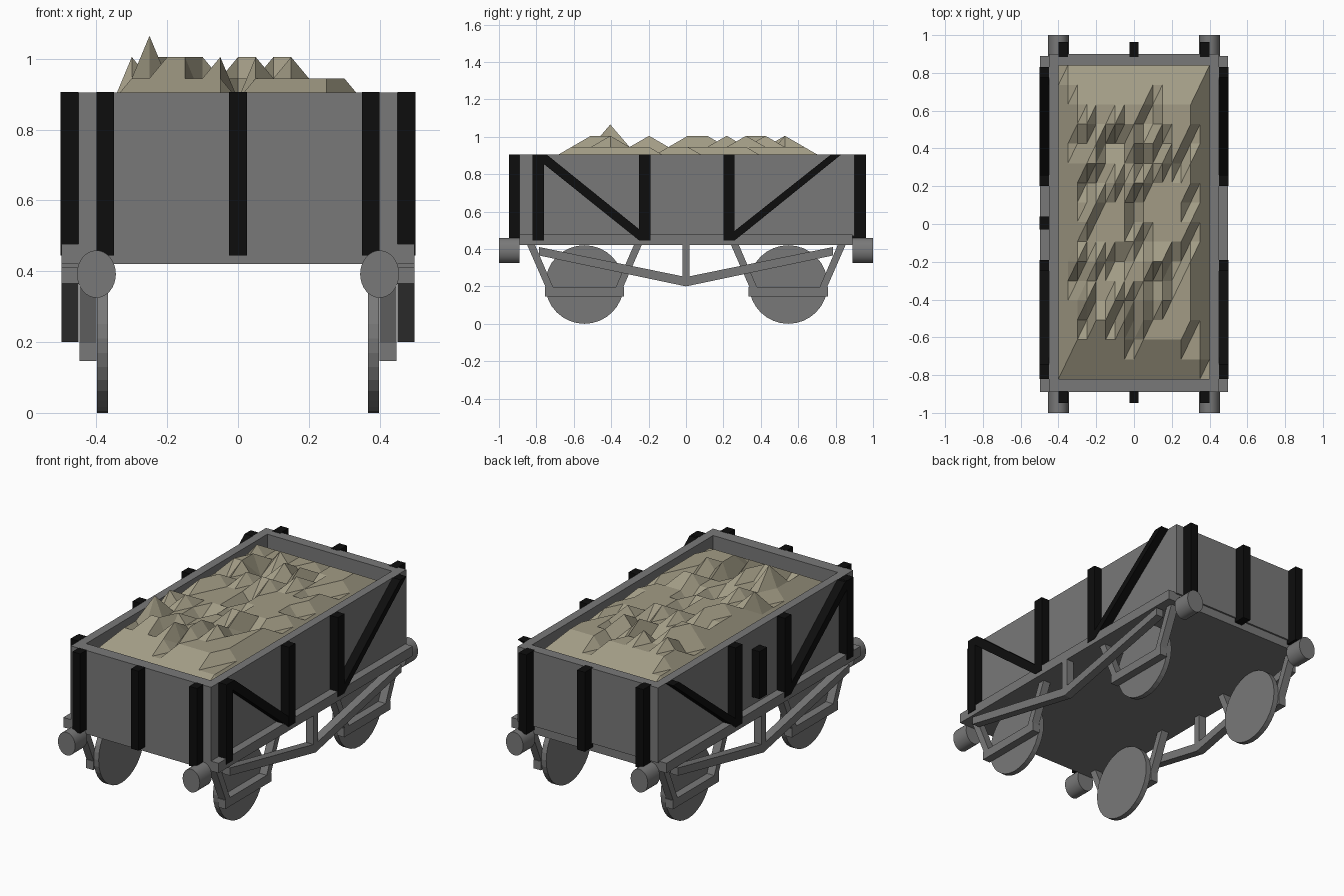
import bpy, bmesh, math, random

if "Cube" in bpy.data.objects:
    bpy.data.objects.remove(bpy.data.objects["Cube"])

random.seed(7)


def material(name, rgb):
    m = bpy.data.materials.new(name)
    m.diffuse_color = (*rgb, 1)
    m.use_nodes = True
    m.node_tree.nodes["Principled BSDF"].inputs["Base Color"].default_value = m.diffuse_color
    return m


GREY = material("grey paint", (0.19, 0.19, 0.19))
BLACK = material("black iron", (0.004, 0.004, 0.004))
STONE = material("sandy stone", (0.36, 0.33, 0.235))


def finish(name, bm, mat):
    bmesh.ops.recalc_face_normals(bm, faces=bm.faces)
    me = bpy.data.meshes.new(name)
    bm.to_mesh(me)
    bm.free()
    me.materials.append(mat)
    ob = bpy.data.objects.new(name, me)
    bpy.context.collection.objects.link(ob)
    return ob


def prism(name, profile, x0, x1, mat, sides=(1, -1)):
    """Extrude a (y, z) profile from x0 to x1, on each listed side."""
    bm = bmesh.new()
    for s in sides:
        a = [bm.verts.new((s * x0, y, z)) for y, z in profile]
        b = [bm.verts.new((s * x1, y, z)) for y, z in profile]
        bm.faces.new(a)
        bm.faces.new(b[::-1])
        n = len(a)
        for i in range(n):
            bm.faces.new((a[i], b[i], b[(i + 1) % n], a[(i + 1) % n]))
    return finish(name, bm, mat)


def rect(y0, y1, z0, z1):
    return [(y0, z0), (y1, z0), (y1, z1), (y0, z1)]


def disc(y, z, r, n=32):
    return [(y + r * math.cos(math.tau * k / n), z + r * math.sin(math.tau * k / n))
            for k in range(n)]


# Chassis and open box body
prism("chassis_floor", rect(-0.89, 0.89, 0.42, 0.477), -0.498, 0.498, GREY, (1,))
bm = bmesh.new()
rings = []
for x, y0, y1, z in ((0.45, -0.89, 0.9, 0.47), (0.45, -0.89, 0.9, 0.905),
                     (0.4, -0.82, 0.84, 0.905), (0.4, -0.82, 0.84, 0.47)):
    rings.append([bm.verts.new(c) for c in ((-x, y0, z), (x, y0, z), (x, y1, z), (-x, y1, z))])
for a, b in zip(rings, rings[1:] + rings[:1]):
    for i in range(4):
        j = (i + 1) % 4
        bm.faces.new((a[i], a[j], b[j], b[i]))
finish("box_walls", bm, GREY)

# Iron straps on the sides
for i, y in enumerate((-0.79, -0.22, 0.23)):
    prism(f"side_strap_{i}", rect(y - 0.03, y + 0.03, 0.445, 0.906), 0.45, 0.501, BLACK)
prism("front_diagonal_strap",
      [(-0.77, 0.905), (-0.77, 0.862), (-0.25, 0.445), (-0.2, 0.445), (-0.2, 0.465), (-0.745, 0.905)],
      0.45, 0.5, BLACK)
prism("rear_diagonal_strap",
      [(0.22, 0.445), (0.26, 0.445), (0.83, 0.905), (0.775, 0.905), (0.22, 0.465)],
      0.45, 0.5, BLACK)
prism("left_side_block", rect(-0.03, 0.04, 0.525, 0.8), 0.45, 0.5, BLACK, (-1,))

# Iron straps on the ends
for end, y0, y1 in (("front", -0.947, -0.885), ("rear", 0.885, 0.963)):
    prism(f"{end}_corner_straps", rect(y0, y1, 0.445, 0.906), 0.35, 0.4, BLACK)
    prism(f"{end}_middle_strap", rect(y0, y1, 0.445, 0.906), -0.025, 0.025, BLACK, (1,))

# Buffers: oval cylinders at the four corners
for end, y0, y1 in (("front", -1, -0.89), ("rear", 0.89, 1)):
    bm = bmesh.new()
    for s in (1, -1):
        loops = [[bm.verts.new((s * 0.4 + 0.055 * math.cos(math.tau * k / 32), y,
                                0.392 + 0.067 * math.sin(math.tau * k / 32)))
                  for k in range(32)] for y in (y0, y1)]
        for loop in loops:
            bm.faces.new(loop)
        for k in range(32):
            j = (k + 1) % 32
            bm.faces.new((loops[0][k], loops[0][j], loops[1][j], loops[1][k]))
    ob = finish(f"{end}_buffers", bm, GREY)
    bpy.context.view_layer.objects.active = ob
    ob.select_set(True)
    bpy.ops.object.shade_smooth_by_angle(angle=math.radians(35))
    ob.select_set(False)

# Wheels with their hanger brackets
for end, c in (("front", -0.543), ("rear", 0.547)):
    prism(f"{end}_wheels", disc(c, 0.21, 0.21), 0.367, 0.398, GREY)
    prism(f"{end}_axle_bar", rect(c - 0.212, c + 0.212, 0.146, 0.197), 0.4, 0.447, GREY)
    for d, tag in ((-1, "fore"), (1, "aft")):
        prism(f"{end}_{tag}_hanger",
              [(c + d * 0.31, 0.43), (c + d * 0.268, 0.43),
               (c + d * 0.165, 0.19), (c + d * 0.205, 0.19)], 0.4, 0.447, GREY)

# Truss rods under the chassis
prism("truss_rod", [(-0.785, 0.41), (-0.785, 0.365), (0, 0.2), (0.785, 0.365),
                    (0.785, 0.41), (0, 0.25)], 0.45, 0.498, GREY)
prism("truss_post", rect(-0.02, 0.02, 0.235, 0.43), 0.45, 0.498, GREY)

# Stone load: a grid with stepped random heights, lower at the edges
N = 16
cap_x = [0, 1] + [3] * 10 + [2, 2, 2, 1, 0]
cap_y = [0, 1, 2, 3, 3, 2, 3, 2] + [3] * 6 + [2, 1, 0]
bm = bmesh.new()
grid = []
for j in range(N + 1):
    row = []
    for i in range(N + 1):
        level = min(cap_x[i], cap_y[j], random.choice((1, 2, 2, 2, 3, 3)))
        if (i, j) == (3, 4):
            level = 4  # single tall peak
        row.append(bm.verts.new((-0.4 + 0.05 * i, -0.82 + 1.66 / N * j, 0.825 + 0.06 * level)))
    grid.append(row)
for j in range(N):
    for i in range(N):
        a, b, c, d = grid[j][i], grid[j][i + 1], grid[j + 1][i + 1], grid[j + 1][i]
        bm.faces.new((a, b, c))
        bm.faces.new((a, c, d))
finish("stone_load", bm, STONE)
